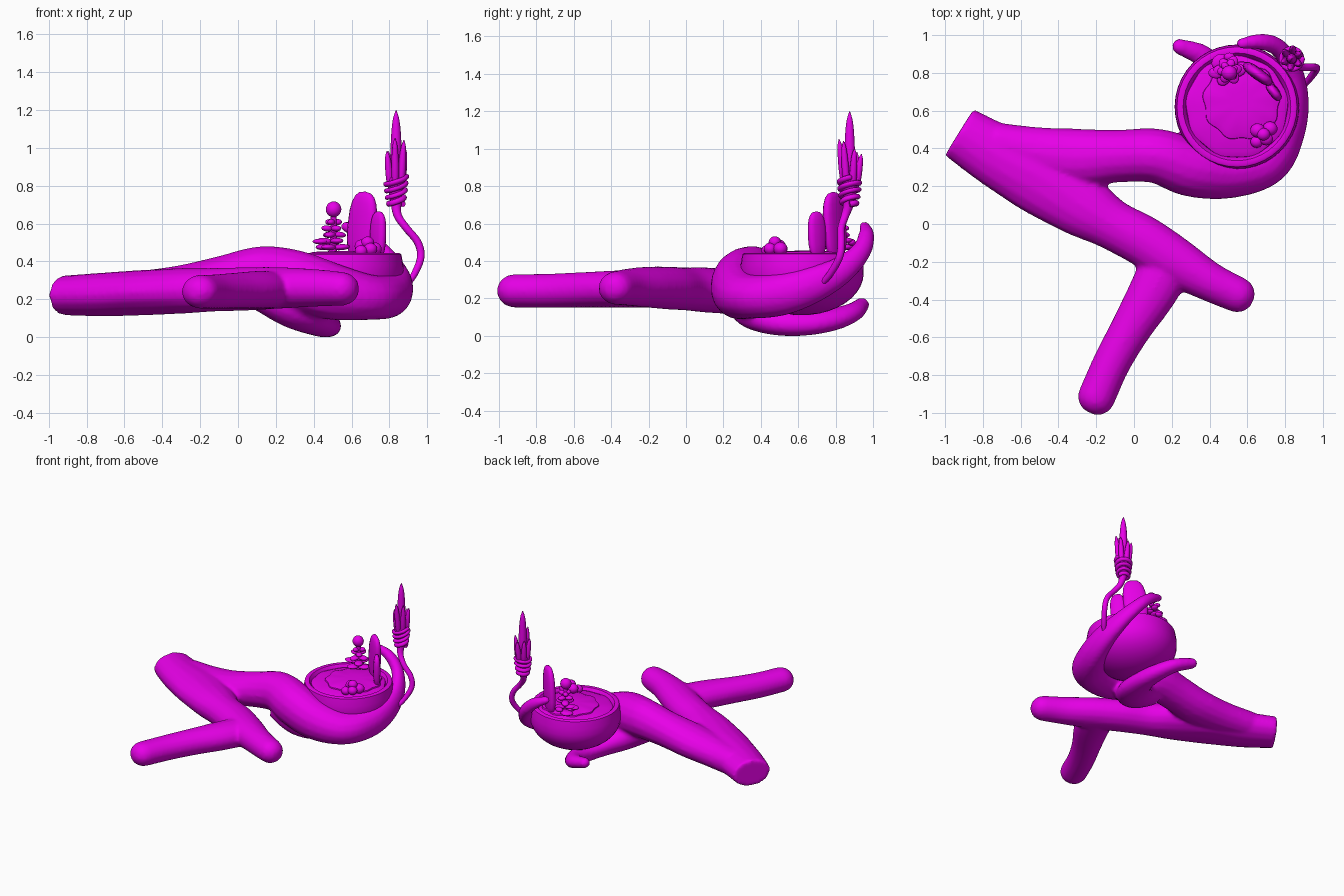
import bpy, bmesh, math, random
from mathutils import Vector, Matrix

random.seed(4)
if "Cube" in bpy.data.objects:
    bpy.data.objects.remove(bpy.data.objects["Cube"], do_unlink=True)

magenta = bpy.data.materials.new("magenta")
magenta.use_nodes = True
COLOUR = (0.8, 0.0, 0.8, 1)
magenta.diffuse_color = COLOUR
magenta.node_tree.nodes["Principled BSDF"].inputs["Base Color"].default_value = COLOUR

BOWL = Vector((0.545, 0.62, 0))


def finish(name, bm, angle=40):
    bmesh.ops.recalc_face_normals(bm, faces=bm.faces)
    mesh = bpy.data.meshes.new(name)
    bm.to_mesh(mesh)
    bm.free()
    ob = bpy.data.objects.new(name, mesh)
    bpy.context.collection.objects.link(ob)
    mesh.materials.append(magenta)
    bpy.ops.object.select_all(action='DESELECT')
    bpy.context.view_layer.objects.active = ob
    ob.select_set(True)
    bpy.ops.object.shade_smooth_by_angle(angle=math.radians(angle))
    return ob


def spline(points, steps):
    """Smooth path through rows of x, y, z, width, height."""
    p = [Vector(q) for q in points]
    p = [2 * p[0] - p[1]] + p + [2 * p[-1] - p[-2]]
    out = []
    for a, b, c, d in zip(p, p[1:], p[2:], p[3:]):
        for i in range(steps):
            t = i / steps
            out.append(0.5 * (2 * b + (c - a) * t + (2 * a - 5 * b + 4 * c - d) * t * t
                              + (3 * b - a - 3 * c + d) * t ** 3))
    return out + [p[-2]]


def tube(bm, points, sides=16, steps=6):
    """Oval tube that follows a path, flat at the start and domed at the end."""
    path = spline(points, steps)
    centres = [Vector(q[:3]) for q in path]
    sizes = [(q[3], q[4]) for q in path]
    t = (centres[-1] - centres[-2]).normalized()
    end, (w, h) = centres[-1], sizes[-1]
    for k in (0.4, 0.75, 0.95):
        centres.append(end + t * k * min(w, h))
        s = math.sqrt(1 - k * k)
        sizes.append((w * s, h * s))
    rings, side = [], None
    for i, c in enumerate(centres):
        t = (centres[min(i + 1, len(centres) - 1)] - centres[max(i - 1, 0)]).normalized()
        if side is None:
            side = t.cross(Vector((0, 0, 1)))
            if side.length < 0.1:
                side = Vector((1, 0, 0))
        side = (side - t * side.dot(t)).normalized()
        up = side.cross(t)
        w, h = sizes[i]
        rings.append([bm.verts.new(c + side * w * math.cos(a) + up * h * math.sin(a))
                      for a in (math.tau * j / sides for j in range(sides))])
    for r, s in zip(rings, rings[1:]):
        for j in range(sides):
            k = (j + 1) % sides
            bm.faces.new((r[j], r[k], s[k], s[j]))
    bm.faces.new(rings[0])
    bm.faces.new(rings[-1])


def lathe(name, profile, sides=40, wobble=0.0, centre=BOWL):
    bm = bmesh.new()
    rings = []
    for r, z in profile:
        rings.append([bm.verts.new(centre + Vector((
            r * (1 + wobble * math.sin(9 * a)) * math.cos(a),
            r * (1 + wobble * math.sin(9 * a)) * math.sin(a), z)))
            for a in (math.tau * j / sides for j in range(sides))])
    for r, s in zip(rings, rings[1:]):
        for j in range(sides):
            k = (j + 1) % sides
            bm.faces.new((r[j], r[k], s[k], s[j]))
    bm.faces.new(rings[0])
    bm.faces.new(rings[-1])
    return finish(name, bm)


def blob(bm, centre, size, turn=0.0, tilt=0.0, power=1.0):
    """Ellipsoid; a power below one makes it more slab-like."""
    geo = bmesh.ops.create_uvsphere(bm, u_segments=14, v_segments=10, radius=1)
    m = (Matrix.Translation(centre) @ Matrix.Rotation(turn, 4, 'Z')
         @ Matrix.Rotation(tilt, 4, 'Y') @ Matrix.Diagonal((*size, 1)))
    for v in geo["verts"]:
        v.co = m @ Vector([math.copysign(abs(c) ** power, c) for c in v.co])


# Driftwood: trunk, fork, curl around the bowl and root under it, fused together
bm = bmesh.new()
tube(bm, [(-.925, .485, .22, .145, .105), (-.72, .36, .225, .17, .115),
          (-.5, .25, .235, .2, .12), (-.28, .1, .245, .17, .12), (-.12, 0, .25, .135, .115),
          (.05, -.09, .255, .135, .115), (.22, -.2, .26, .13, .11), (.4, -.305, .26, .105, .1),
          (.55, -.375, .255, .095, .09)])
tube(bm, [(.18, -.2, .25, .14, .1), (.1, -.36, .25, .13, .1), (-.02, -.56, .245, .108, .095),
          (-.12, -.74, .24, .1, .092), (-.2, -.92, .24, .1, .09)])
tube(bm, [(-.74, .43, .23, .11, .1), (-.52, .375, .24, .14, .11), (-.3, .35, .26, .155, .12),
          (-.08, .36, .3, .14, .13), (.12, .36, .33, .145, .15), (.3, .3, .3, .155, .16),
          (.5, .28, .24, .145, .15), (.7, .34, .21, .135, .12), (.81, .5, .22, .1, .115),
          (.85, .67, .27, .075, .1), (.83, .83, .35, .055, .075), (.76, .935, .45, .045, .055),
          (.67, .965, .535, .04, .045), (.57, .955, .585, .028, .03)])
tube(bm, [(.12, .33, .24, .1, .1), (.28, .36, .15, .13, .1), (.4, .48, .095, .13, .085),
          (.45, .64, .075, .1, .07), (.43, .79, .09, .075, .06), (.36, .89, .125, .06, .05),
          (.24, .94, .165, .042, .04)])
wood = finish("driftwood", bm, 60)
fuse = wood.modifiers.new("fuse", 'REMESH')
fuse.mode = 'VOXEL'
fuse.voxel_size = 0.014
fuse.use_smooth_shade = True
soften = wood.modifiers.new("soften", 'SMOOTH')
soften.iterations = 5

# Bowl, widest just below its rim, with soil and a lobed moss patch
belly = [(0.33 * math.sin(a), 0.335 - 0.225 * math.cos(a))
         for a in (math.radians(d) for d in range(8, 91, 9))]
lathe("bowl", belly + [(.328, .38), (.318, .437), (.308, .443), (.285, .44),
                       (.272, .42), (.26, .39)])
lathe("soil", [(.275, .39), (.268, .418), (.24, .43), (.1, .434)], 54, 0.015)
lathe("moss_patch", [(.205, .42), (.2, .44), (.17, .45), (.06, .455)], 54, 0.04,
      BOWL + Vector((.025, .03, 0)))

# Standing slabs
bm = bmesh.new()
blob(bm, (.655, .795, .585), (.088, .032, .185), math.radians(-36), .12, .75)
blob(bm, (.74, .7, .54), (.056, .026, .125), math.radians(-52), .05, .75)
finish("standing_stones", bm, 60)

# Pebbles
bm = bmesh.new()
for x, y, z, r in ((.655, .495, .48, .04), (.72, .505, .465, .04), (.7, .45, .465, .036),
                   (.65, .435, .455, .034), (.685, .475, .5, .035)):
    blob(bm, (x, y, z), (r, r * .95, r * .9))
finish("pebbles", bm, 60)

# Little layered plant: stem, leaf pads in tiers and a round bud
bm = bmesh.new()
tube(bm, [(.5, .81, .42, .022, .022), (.505, .81, .55, .018, .018),
          (.505, .8, .67, .014, .014)], 8, 4)
for tier in range(5):
    z, reach = .475 + tier * .033, .08 - tier * .009
    for k in range(3):
        a = tier * 1.1 + k * math.tau / 3
        blob(bm, (.5 + reach * .55 * math.cos(a), .815 + reach * .55 * math.sin(a), z),
             (reach * .6, reach * .45, .016), a, random.uniform(-.15, .15))
blob(bm, (.435, .8, .505), (.042, .03, .015))
blob(bm, (.45, .86, .475), (.045, .035, .016), .8)
blob(bm, (.505, .885, .5), (.03, .022, .018))
blob(bm, (.505, .8, .675), (.042, .04, .042))
finish("layered_plant", bm, 60)

# Flower stem with a wrapped band
bm = bmesh.new()
tube(bm, [(.88, .71, .26, .014, .014), (.93, .77, .33, .018, .018), (.965, .82, .42, .02, .02),
          (.95, .83, .5, .02, .02), (.89, .83, .575, .02, .02), (.845, .85, .64, .022, .022),
          (.835, .87, .71, .03, .03), (.835, .875, .82, .048, .048)], 12)
wrap = []
for i in range(37):
    a, f = i * math.tau / 9, i / 36
    r = .038 + .018 * f
    wrap.append((.835 + r * math.cos(a), .875 + r * math.sin(a),
                 .695 + .14 * f + .25 * r * math.sin(a + 1), .013, .016))
tube(bm, wrap, 8, 3)
finish("flower_stem", bm, 60)

# Flower spikes: one tall, the rest fanned around it
bm = bmesh.new()


def spike(x, y, top, lean_x, lean_y, w):
    rows = ((0, .6), (.3, 1), (.65, .9), (.88, .6), (1, .12))
    tube(bm, [(x + lean_x * f, y + lean_y * f, .78 + (top - .78) * f, w * s, w * s)
              for f, s in rows], 10, 3)


spike(.835, .875, 1.195, 0, 0, .03)
for k, top in enumerate((1.0, .97, .98, .98, 1.05, 1.04)):
    a = k * math.tau / 6 + .4
    spike(.835 + .03 * math.cos(a), .878 + .03 * math.sin(a), top,
          .022 * math.cos(a), .03 * math.sin(a), .02)
finish("flower_spikes", bm, 60)
